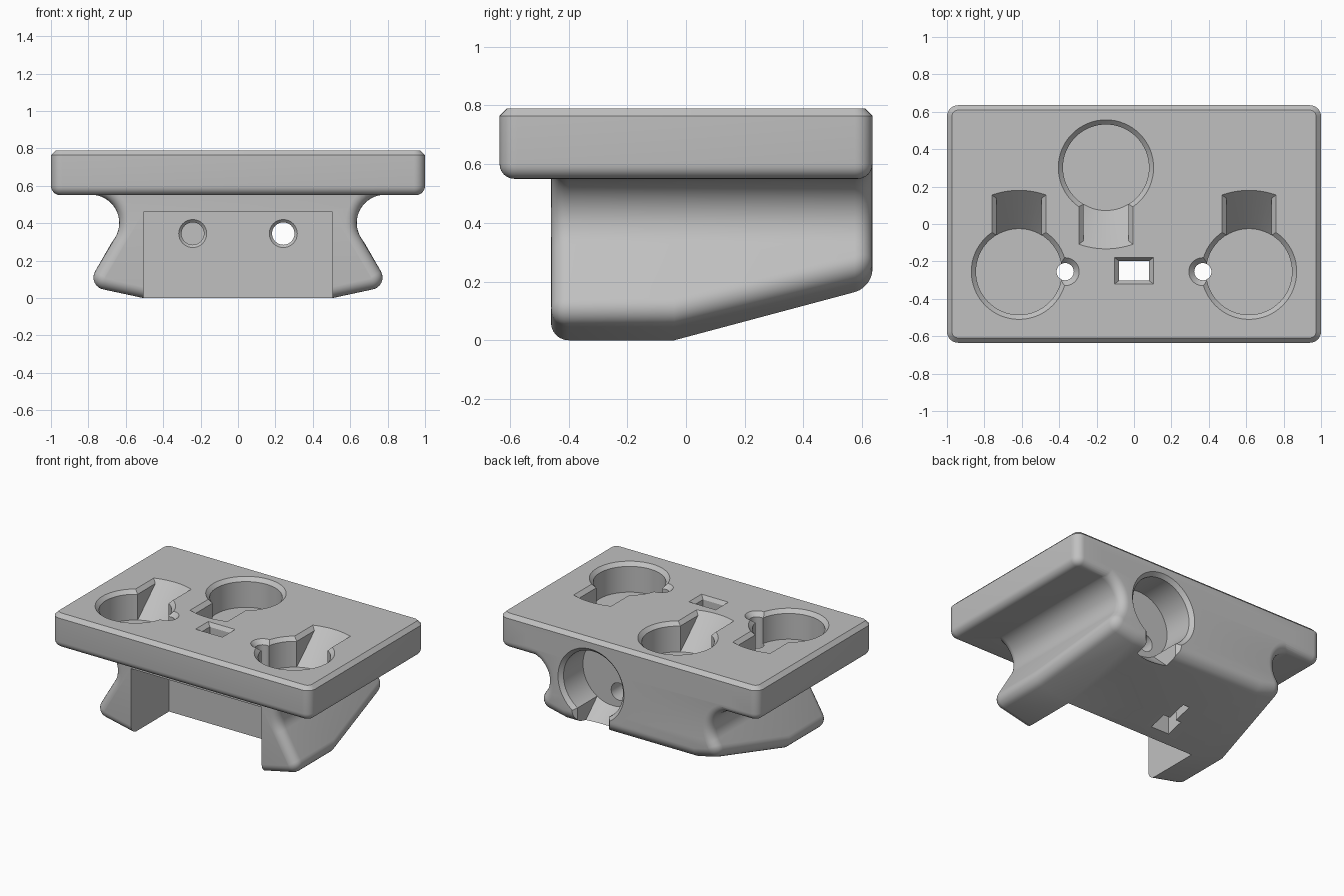
import bpy, bmesh, math
from mathutils import Matrix, Vector

if "Cube" in bpy.data.objects:
    bpy.data.objects.remove(bpy.data.objects["Cube"], do_unlink=True)

gray = bpy.data.materials.new("matte_gray")
gray.use_nodes = True
color = (0.53, 0.53, 0.53, 1)
gray.diffuse_color = color
gray.node_tree.nodes["Principled BSDF"].inputs["Base Color"].default_value = color


def finish(bm, name):
    bmesh.ops.recalc_face_normals(bm, faces=bm.faces)
    mesh = bpy.data.meshes.new(name)
    bm.to_mesh(mesh)
    bm.free()
    mesh.materials.append(gray)
    obj = bpy.data.objects.new(name, mesh)
    bpy.context.collection.objects.link(obj)
    return obj


def boolean(target, cutter, operation="DIFFERENCE"):
    mod = target.modifiers.new("cut", "BOOLEAN")
    mod.operation, mod.solver, mod.object = operation, "EXACT", cutter
    bpy.ops.object.select_all(action="DESELECT")
    bpy.context.view_layer.objects.active = target
    target.select_set(True)
    bpy.ops.object.modifier_apply(modifier=mod.name)
    bpy.data.objects.remove(cutter, do_unlink=True)


def loft(rings, name, matrix=Matrix()):
    """Closed solid through equally long rings of points."""
    bm = bmesh.new()
    rows = [[bm.verts.new(matrix @ Vector(p)) for p in ring] for ring in rings]
    n = len(rows[0])
    for a, b in zip(rows, rows[1:]):
        for i in range(n):
            j = (i + 1) % n
            bm.faces.new((a[i], a[j], b[j], b[i]))
    bm.faces.new(rows[0])
    bm.faces.new(rows[-1])
    return finish(bm, name)


def revolve(profile, name, matrix=Matrix(), n=64):
    turn = [math.tau * i / n for i in range(n)]
    return loft([[(r * math.cos(t), r * math.sin(t), z) for t in turn]
                 for r, z in profile], name, matrix)


def box(low, high, name):
    x0, y0, z0 = low
    x1, y1, z1 = high
    return loft([[(x0, y0, z), (x1, y0, z), (x1, y1, z), (x0, y1, z)]
                 for z in (z0, z1)], name)


def frame(origin, along, outward):
    y, z = Vector(along), Vector(outward)
    rot = Matrix((y.cross(z), y, z)).transposed().to_4x4()
    return Matrix.Translation(origin) @ rot


def bevel(bm, test, width, segments):
    edges = [e for e in bm.edges if test(*[v.co for v in e.verts])]
    bmesh.ops.bevel(bm, geom=edges, offset=width, segments=segments,
                    profile=0.5, affect="EDGES", clamp_overlap=True)


# Top plate: round corners, chamfered top, rounded underside
BACK, TOP, UNDER = 0.635, 0.79, 0.55
bm = bmesh.new()
bmesh.ops.create_cube(bm, size=1, matrix=Matrix.Translation((0, 0, (TOP + UNDER) / 2))
                      @ Matrix.Diagonal((2, 2 * BACK, TOP - UNDER, 1)))
bevel(bm, lambda a, b: abs(a.z - b.z) > 0.1, 0.06, 8)
bevel(bm, lambda a, b: min(a.z, b.z) > TOP - 0.001, 0.026, 1)
bevel(bm, lambda a, b: max(a.z, b.z) < UNDER + 0.001, 0.05, 6)
block = finish(bm, "holder_block")


# Lower body: waisted cross-section, underside rising toward the back, rounded ends
FRONT, NOTCH_Y, ROUND = -0.46, -0.04, 0.06

def arc(cx, cz, r, start, end, n):
    turn = [math.radians(start + (end - start) * i / n) for i in range(n + 1)]
    return [(cx + r * math.cos(t), cz + r * math.sin(t)) for t in turn]

def section(y, inset):
    rise = max(0, (y - NOTCH_Y) * 0.267)
    slide = rise / 0.966
    half = [(0.785, 0.7)] + arc(0.785, 0.402, 0.15 + inset, 90, 210, 16)
    half += arc(0.708 - slide * 0.5, 0.11 + slide * 0.866, 0.065 - inset, 30, -80, 8)
    half.append((0.505, rise + inset))
    return [(x, y, z) for x, z in half + [(-x, z) for x, z in reversed(half)]]

steps = [math.radians(15 * i) for i in range(7)]
ends = [(ROUND * (1 - math.cos(t)), ROUND * (1 - math.sin(t))) for t in steps]
rings = [section(FRONT + depth, inset) for depth, inset in ends]
rings.append(section(NOTCH_Y, 0))
rings += [section(BACK - depth, inset) for depth, inset in reversed(ends)]
boolean(block, loft(rings, "lower_body"), "UNION")

# Front notch between the two legs
boolean(block, box((-0.505, -1, -0.2), (0.505, NOTCH_Y, 0.46), "notch"))


# Round pockets, each with a conical finger scoop
RADIUS = 0.23

def pocket(origin, along, outward, depth):
    m = frame(origin, along, outward)
    boolean(block, revolve([(RADIUS, -depth), (RADIUS, -0.025),
                            (RADIUS + 0.05, 0.025)], "pocket", m))
    scoop = revolve([(RADIUS, -depth), (0.435, 0), (0.455, 0.024)], "scoop", m, 96)
    side = [(0.12, -0.4), (0.12, -0.025), (0.17, 0.025), (0.17, 0.1)]
    outline = side + [(-x, z) for x, z in reversed(side)]
    sleeve = loft([[(x, y, z) for x, z in outline] for y in (0.05, 0.7)], "sleeve", m)
    boolean(scoop, sleeve, "INTERSECT")
    boolean(block, scoop)

UP = (0, 0, 1)
pocket((-0.615, -0.255, TOP), (0, 1, 0), UP, 0.205)
pocket((0.615, -0.255, TOP), (0, 1, 0), UP, 0.205)
pocket((-0.15, 0.302, TOP), (0, -1, 0), UP, 0.205)
pocket((0.29, BACK, 0.465), (0, 0, -1), (0, 1, 0), 0.24)


# Countersunk wire holes
def wire_hole(origin, along, outward, r, rim, length):
    profile = [(r, -length), (r, r - rim), (rim * 2 - r, rim - r)]
    boolean(block, revolve(profile, "wire_hole", frame(origin, along, outward), 32))

for side in (-1, 1):
    wire_hole((side * 0.368, -0.255, TOP), (0, 1, 0), UP, 0.046, 0.075, 0.4)
    wire_hole((side * 0.242, NOTCH_Y, 0.345), UP, (0, -1, 0), 0.06, 0.075,
              0.5 if side > 0 else 0.25)

# Chamfered rectangular slot through the plate
slot = [(0.08, 0.053, 0.4), (0.08, 0.053, TOP - 0.025),
        (0.104, 0.07, TOP), (0.128, 0.087, TOP + 0.025)]
boolean(block, loft([[(x * a, y * b - 0.25, z) for a, b in
                      ((-1, -1), (1, -1), (1, 1), (-1, 1))] for x, y, z in slot], "slot"))

# Small opening in the sloped underside with a narrow channel behind it
boolean(block, box((-0.25, 0.04, -0.1), (-0.11, 0.16, 0.345), "underside_opening"))
boolean(block, box((-0.21, 0.15, -0.1), (-0.16, 0.29, 0.2), "underside_channel"))

bpy.ops.object.select_all(action="DESELECT")
block.select_set(True)
bpy.context.view_layer.objects.active = block
bpy.ops.object.shade_smooth_by_angle(angle=math.radians(28))
